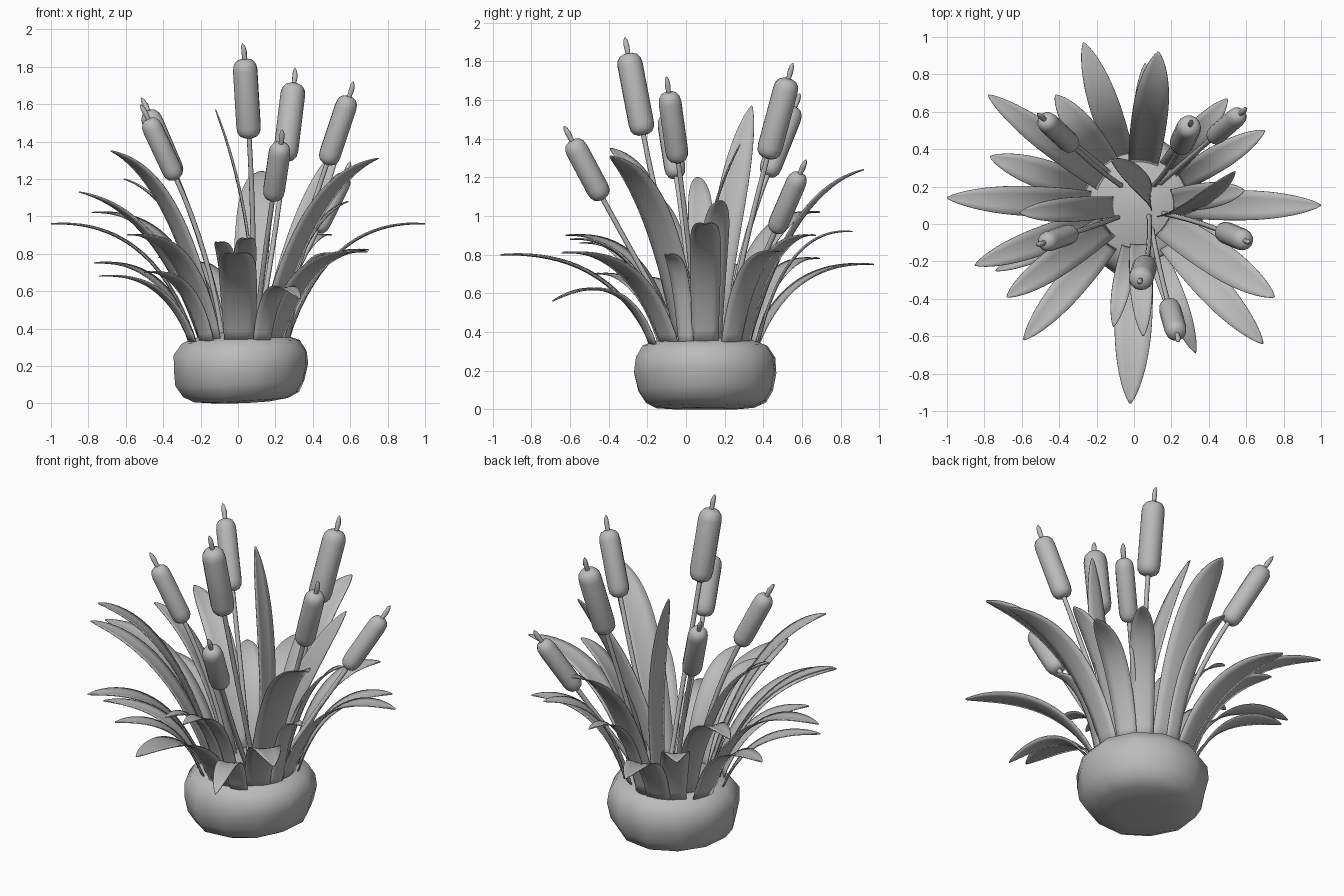
import bpy, bmesh, math, random
from mathutils import Vector

if "Cube" in bpy.data.objects:
    bpy.data.objects.remove(bpy.data.objects["Cube"])

random.seed(4)
grey = bpy.data.materials.new("plain_grey")
grey.diffuse_color = (0.5, 0.5, 0.5, 1)
grey.use_nodes = True
grey.node_tree.nodes["Principled BSDF"].inputs["Base Color"].default_value = grey.diffuse_color
CENTRE = Vector((0.02, 0.10, 0))


def finish(bm, name, angle=60):
    bmesh.ops.recalc_face_normals(bm, faces=bm.faces)
    me = bpy.data.meshes.new(name)
    bm.to_mesh(me)
    bm.free()
    me.materials.append(grey)
    ob = bpy.data.objects.new(name, me)
    bpy.context.collection.objects.link(ob)
    bpy.ops.object.select_all(action='DESELECT')
    ob.select_set(True)
    bpy.context.view_layer.objects.active = ob
    bpy.ops.object.shade_smooth_by_angle(angle=math.radians(angle))
    return ob


def bezier(a, b, c, t):
    return a * (1 - t) ** 2 + b * 2 * t * (1 - t) + c * t * t


def skin(bm, rings):
    """Bridge closed rings of points and cap both ends."""
    vs = [[bm.verts.new(p) for p in r] for r in rings]
    n = len(vs[0])
    for r0, r1 in zip(vs, vs[1:]):
        for i in range(n):
            j = (i + 1) % n
            bm.faces.new((r0[i], r0[j], r1[j], r1[i]))
    bm.faces.new(vs[0][::-1])
    bm.faces.new(vs[-1])


def tube(bm, points, radii, sides):
    rings = []
    for k, p in enumerate(points):
        d = points[min(k + 1, len(points) - 1)] - points[max(k - 1, 0)]
        q = d.to_track_quat('Z', 'Y')
        rings.append([p + q @ Vector((math.cos(a), math.sin(a), 0)) * radii[k]
                      for a in (2 * math.pi * i / sides for i in range(sides))])
    skin(bm, rings)


# Rock: uneven flattened boulder, its underside rising a little to the right
bm = bmesh.new()
sides = 12
wob = [random.uniform(0.985, 1.03) for _ in range(sides)]
rings = []
for z, r in [(0.0, 0.15), (0.012, 0.25), (0.04, 0.31), (0.10, 0.348), (0.19, 0.366),
             (0.27, 0.359), (0.33, 0.318), (0.355, 0.25), (0.38, 0.14), (0.395, 0.04)]:
    ring = []
    for i in range(sides):
        a = 2 * math.pi * i / sides + 0.2
        rr = r * wob[i] * random.uniform(0.985, 1.015)
        x, y = rr * math.cos(a), rr * math.sin(a) * 1.03
        tilt = 0.07 * max(x, -0.1) if z < 0.25 else 0.03 * x
        ring.append(CENTRE + Vector((x, y, max(0, z + tilt))))
    rings.append(ring)
skin(bm, rings)
finish(bm, "rock", 60)

# Cattails: head top, head bottom, stem foot (x, y), head radius
CATTAILS = [
    ((0.035, -0.30, 1.84), (0.06, -0.22, 1.42), (0.08, 0.06), 0.066),
    ((0.30, 0.53, 1.71), (0.25, 0.42, 1.30), (0.10, 0.20), 0.066),
    ((0.595, -0.09, 1.64), (0.475, -0.04, 1.28), (0.14, 0.06), 0.059),
    ((0.57, 0.59, 1.22), (0.42, 0.46, 0.92), (0.12, 0.20), 0.053),
    ((-0.48, 0.56, 1.56), (-0.33, 0.42, 1.21), (-0.06, 0.20), 0.057),
    ((-0.48, -0.10, 1.52), (-0.33, -0.05, 1.20), (-0.08, 0.04), 0.055),
    ((0.23, -0.59, 1.39), (0.185, -0.43, 1.09), (0.09, 0.0), 0.059),
]
for top, bot, foot, r in CATTAILS:
    top, bot = Vector(top), Vector(bot)
    axis = (top - bot).normalized()
    length = (top - bot).length
    # Rounded seed head
    bm = bmesh.new()
    prof = [(0.0, 0.4), (0.010, 0.72), (0.03, 0.93), (0.06, 1.0),
            (length - 0.06, 1.0), (length - 0.03, 0.92), (length - 0.010, 0.7), (length, 0.35)]
    tube(bm, [bot + axis * h for h, _ in prof], [r * s for _, s in prof], 14)
    finish(bm, "seed_head")
    # Blunt spike, leaning a little
    bm = bmesh.new()
    lean = Vector((-0.006, 0, 0))
    tube(bm, [top - axis * 0.01, top + axis * 0.04, top + axis * 0.07 + lean * 0.6,
              top + axis * 0.085 + lean], [0.012, 0.015, 0.011, 0.003], 8)
    finish(bm, "spike")
    # Slim stem
    bm = bmesh.new()
    a = Vector((foot[0], foot[1], 0.33))
    b = bot - axis * (bot.z - 0.33) * 0.5
    tube(bm, [bezier(a, b, bot + axis * 0.02, k / 8) for k in range(9)], [0.0135] * 9, 8)
    finish(bm, "stem")


def blade(base, ctrl, tip, across, width):
    """Slightly cupped leaf along a curve, rounded towards its tip."""
    bm = bmesh.new()
    rows, steps = [], 18
    for k in range(steps + 1):
        t = 1 - (1 - k / steps) ** 1.3
        p = bezier(base, ctrl, tip, t)
        tan = ((ctrl - base) * (1 - t) + (tip - ctrl) * t).normalized()
        side = (across - tan * across.dot(tan)).normalized()
        up = side.cross(tan)
        if up.z < 0:
            up = -up
        if t < 0.5:
            w = 0.82 + 0.18 * math.sin(t * math.pi)
        else:
            w = max(0.04, max(0, 1 - ((t - 0.5) / 0.5) ** 2.4) ** 0.72)
        rows.append([bm.verts.new(p + side * s * w * width / 2
                                  + up * (s * s - 0.4) * w * width * 0.07)
                     for s in (-1, -0.5, 0, 0.5, 1)])
    for r0, r1 in zip(rows, rows[1:]):
        for i in range(4):
            bm.faces.new((r0[i], r0[i + 1], r1[i + 1], r1[i]))
    ob = finish(bm, "leaf")
    mod = ob.modifiers.new("thickness", 'SOLIDIFY')
    mod.thickness = 0.006
    mod.offset = 0


def arching_leaf(tip, width, root):
    tip = Vector(tip)
    d = Vector((tip.x - CENTRE.x, tip.y - CENTRE.y, 0)).normalized()
    base = CENTRE + d * root + Vector((0, 0, 0.32))
    flat = Vector((tip.x - base.x, tip.y - base.y, 0))
    rise = tip.z - base.z
    if tip.z > 1.05:
        ctrl = base + flat * 0.35 + Vector((0, 0, rise * 0.88))
    else:
        ctrl = base + flat * 0.28 + Vector((0, 0, rise + (0.03 if tip.z > 0.65 else 0.2)))
    blade(base, ctrl, tip, Vector((-d.y, d.x, 0)), width)


# Leaves: tip position, width, distance of root from the middle
LEAVES = [
    # left
    ((-1.0, 0.14, 0.96), 0.16, 0.25), ((-0.85, -0.22, 1.13), 0.15, 0.22),
    ((-0.78, 0.69, 1.02), 0.15, 0.22), ((-0.77, 0.36, 0.75), 0.16, 0.28),
    ((-0.74, -0.25, 0.68), 0.11, 0.29), ((-0.68, -0.39, 1.35), 0.16, 0.19),
    ((-0.61, 0.06, 1.20), 0.13, 0.12), ((-0.59, -0.62, 0.90), 0.16, 0.25),
    ((-0.42, 0.69, 0.78), 0.16, 0.27), ((-0.50, -0.48, 0.70), 0.12, 0.28),
    # right
    ((1.0, 0.10, 0.96), 0.16, 0.24), ((0.75, -0.39, 1.31), 0.19, 0.16),
    ((0.69, -0.64, 0.81), 0.17, 0.25), ((0.70, 0.50, 0.82), 0.14, 0.26),
    ((0.59, 0.18, 1.08), 0.14, 0.18), ((0.50, 0.67, 0.90), 0.14, 0.25),
    ((0.50, -0.10, 0.80), 0.10, 0.26),
    # front and back
    ((-0.02, -0.96, 0.80), 0.20, 0.27), ((0.33, -0.69, 0.56), 0.12, 0.29),
    ((0.05, -0.60, 0.88), 0.12, 0.20), ((-0.11, -0.55, 0.86), 0.10, 0.22),
    ((-0.27, 0.97, 0.75), 0.16, 0.27), ((0.13, 0.92, 1.24), 0.19, 0.22),
    ((0.06, 0.86, 0.92), 0.10, 0.27),
]
for row in LEAVES:
    arching_leaf(*row)

# Two upright inner blades, turned to stand nearly on edge
blade(Vector((0.09, 0.13, 0.34)), Vector((0.09, 0.20, 1.02)),
      Vector((-0.12, 0.34, 1.57)), Vector((0, 1, 0)), 0.15)
blade(Vector((0.16, 0.04, 0.33)), Vector((0.32, 0.07, 0.98)),
      Vector((0.54, 0.28, 1.37)), Vector((1, 0, 0)), 0.12)
